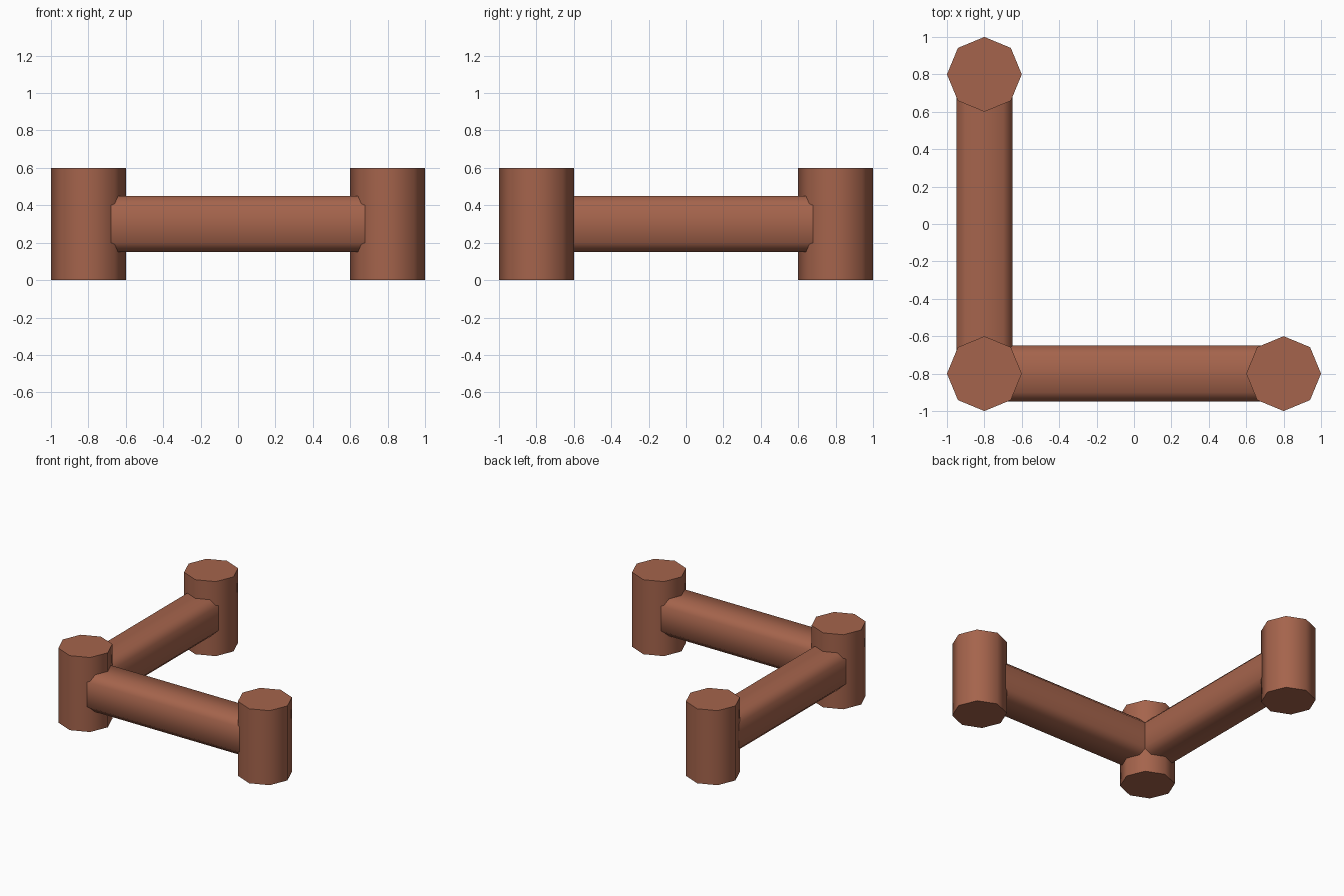
import bpy, bmesh, math
from mathutils import Matrix

if "Cube" in bpy.data.objects:
    bpy.data.objects.remove(bpy.data.objects["Cube"])

clay = bpy.data.materials.new("terracotta brown")
clay.diffuse_color = (0.376, 0.127, 0.072, 1)
clay.use_nodes = True
clay.node_tree.nodes["Principled BSDF"].inputs["Base Color"].default_value = clay.diffuse_color


def prism(name, profile, length, matrix):
    """Extrude a closed profile along local z, centred, and smooth its sides."""
    bm = bmesh.new()
    low = [bm.verts.new((x, y, -length / 2)) for x, y in profile]
    high = [bm.verts.new((x, y, length / 2)) for x, y in profile]
    n = len(profile)
    bm.faces.new(low[::-1])
    bm.faces.new(high)
    for i in range(n):
        j = (i + 1) % n
        bm.faces.new((low[i], low[j], high[j], high[i])).smooth = True
    bm.transform(matrix)
    # Keep the rims of the end caps sharp
    for e in bm.edges:
        e.smooth = e.calc_face_angle(0) < math.radians(60)
    mesh = bpy.data.meshes.new(name)
    bm.to_mesh(mesh)
    bm.free()
    mesh.materials.append(clay)
    bpy.context.collection.objects.link(bpy.data.objects.new(name, mesh))


# Profiles: regular octagon for posts, chamfered square for rails
octagon = [(0.2 * math.cos(i * math.pi / 4), 0.2 * math.sin(i * math.pi / 4)) for i in range(8)]
chamfered = [(0.15, -0.1), (0.15, 0.1), (0.1, 0.15), (-0.1, 0.15),
             (-0.15, 0.1), (-0.15, -0.1), (-0.1, -0.15), (0.1, -0.15)]

# Upright posts
for name, x, y in (("corner_post", -0.8, -0.8), ("right_post", 0.8, -0.8), ("back_post", -0.8, 0.8)):
    prism(name, octagon, 0.6, Matrix.Translation((x, y, 0.3)))

# Horizontal rails joining the posts
prism("front_rail", chamfered, 1.6,
      Matrix.Translation((0, -0.8, 0.3)) @ Matrix.Rotation(math.pi / 2, 4, 'Y'))
prism("left_rail", chamfered, 1.6,
      Matrix.Translation((-0.8, 0, 0.3)) @ Matrix.Rotation(math.pi / 2, 4, 'X'))
